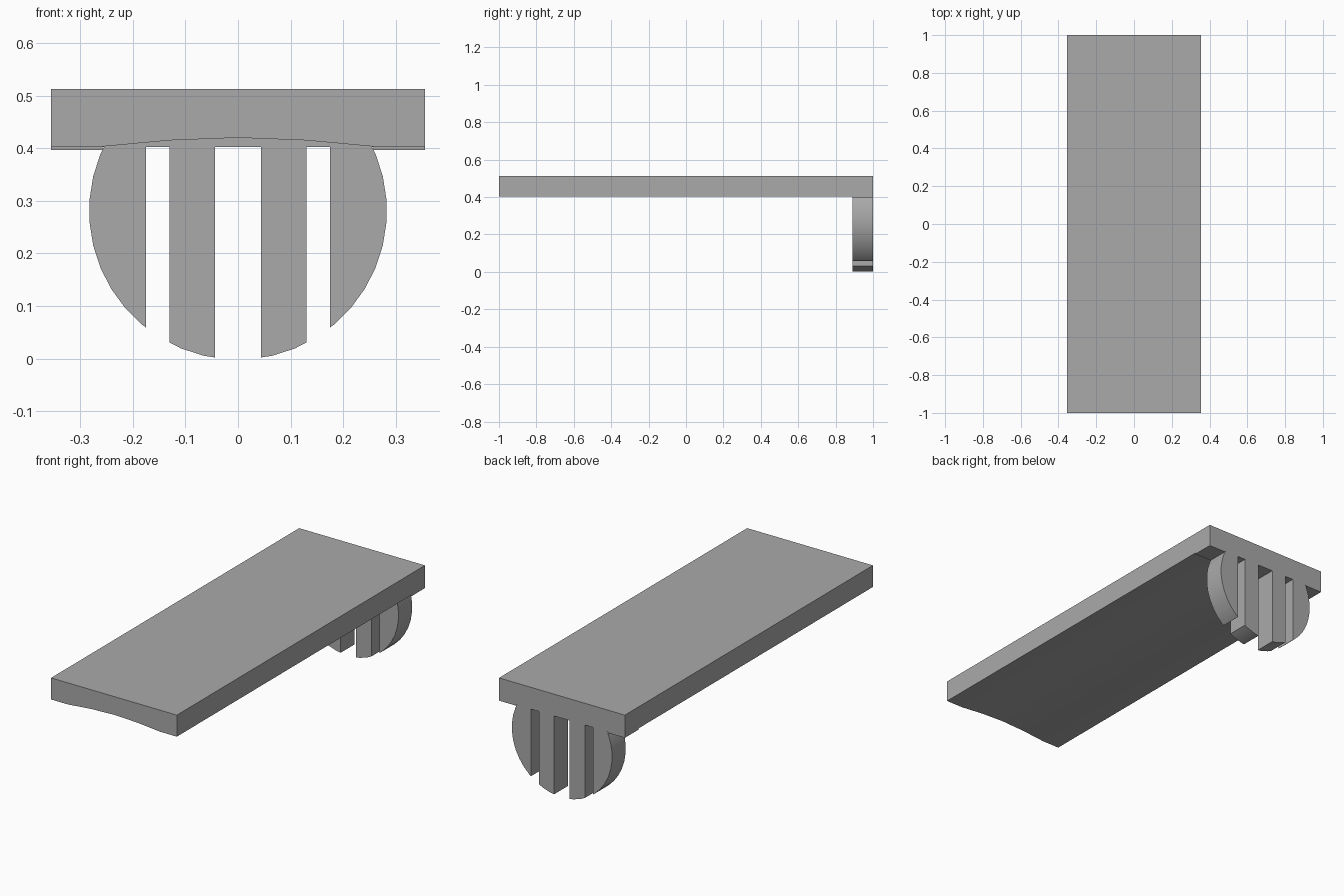
import bpy, bmesh, math
from mathutils import Vector

cube = bpy.data.objects.get("Cube")
if cube:
    bpy.data.objects.remove(cube, do_unlink=True)

HALF_W, TOP, BOTTOM = 0.355, 0.513, 0.403
TAB_FRONT, BACK = 0.89, 1.0
RADIUS, CENTRE_Z, SLOT_TOP = 0.283, 0.281, 0.402

grey = bpy.data.materials.new("plain grey")
grey.use_nodes = True
grey.diffuse_color = (0.4, 0.4, 0.4, 1)
grey.node_tree.nodes["Principled BSDF"].inputs["Base Color"].default_value = (0.4, 0.4, 0.4, 1)


def prism(name, profile, y0, y1, cuts=(), smooth=False):
    """Extrude an x-z profile along y, then trim it with (point, outward normal) planes."""
    bm = bmesh.new()
    face = bm.faces.new([bm.verts.new((x, y0, z)) for x, z in profile])
    side = bmesh.ops.extrude_face_region(bm, geom=[face])
    moved = [v for v in side["geom"] if isinstance(v, bmesh.types.BMVert)]
    bmesh.ops.translate(bm, verts=moved, vec=(0, y1 - y0, 0))
    for point, normal in cuts:
        geom = bm.verts[:] + bm.edges[:] + bm.faces[:]
        cut = bmesh.ops.bisect_plane(bm, geom=geom, plane_co=Vector(point),
                                     plane_no=Vector(normal), clear_outer=True)
        rim = [e for e in cut["geom_cut"] if isinstance(e, bmesh.types.BMEdge)]
        bmesh.ops.holes_fill(bm, edges=rim)
    bmesh.ops.recalc_face_normals(bm, faces=bm.faces)
    mesh = bpy.data.meshes.new(name)
    bm.to_mesh(mesh)
    bm.free()
    mesh.materials.append(grey)
    obj = bpy.data.objects.new(name, mesh)
    bpy.context.collection.objects.link(obj)
    if smooth:
        bpy.ops.object.select_all(action="DESELECT")
        obj.select_set(True)
        bpy.context.view_layer.objects.active = obj
        bpy.ops.object.shade_smooth_by_angle(angle=math.radians(30))
    return obj


# Long plank with a shallow arched underside
arch = [(-HALF_W, BOTTOM), (-0.26, BOTTOM), (-0.13, 0.415), (0, 0.42),
        (0.13, 0.415), (0.26, BOTTOM), (HALF_W, BOTTOM)]
prism("plank", arch + [(HALF_W, TOP), (-HALF_W, TOP)], -BACK, BACK)

# Filler under the arch at the back, with lower shoulders beside the disc
step, low = 0.258, 0.397
prism("back_filler", arch + [(HALF_W, low), (step, low), (step, SLOT_TOP),
                             (-step, SLOT_TOP), (-step, low), (-HALF_W, low)],
      TAB_FRONT, BACK)

# Slotted disc: four prongs trimmed from the same circle
angles = [math.tau * (i + 0.5) / 40 for i in range(40)]
disc = [(RADIUS * math.cos(a), CENTRE_Z + RADIUS * math.sin(a)) for a in angles]
for side, label in ((1, "left"), (-1, "right")):
    for part, inner, outer in (("inner", 0.044, 0.13), ("outer", 0.175, 0.3)):
        cuts = [((0, 0, SLOT_TOP), (0, 0, 1)),
                ((side * inner, 0, 0), (-side, 0, 0)),
                ((side * outer, 0, 0), (side, 0, 0))]
        prism(f"{label}_{part}_prong", disc, TAB_FRONT, BACK, cuts, smooth=True)
